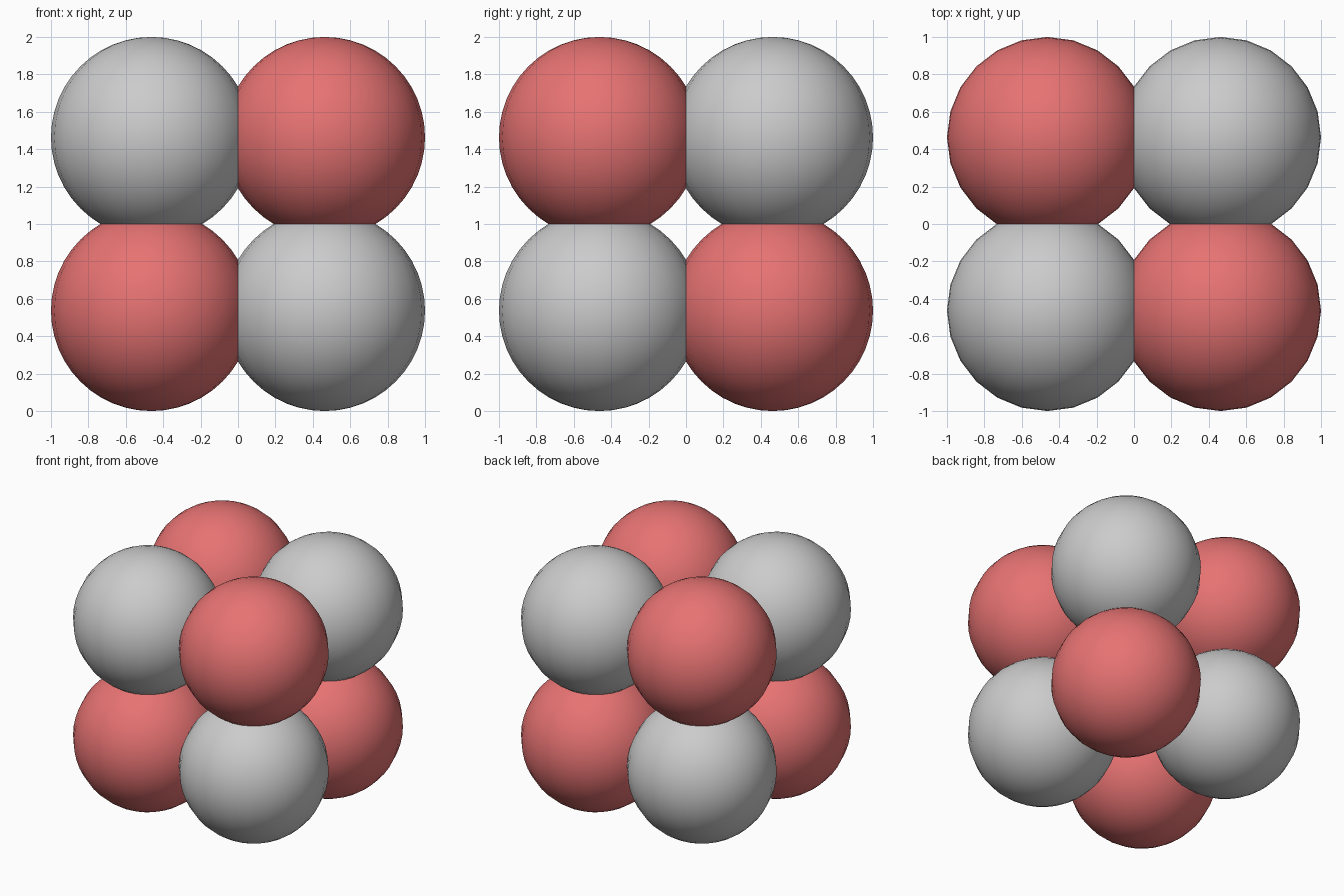
import bpy

cube = bpy.data.objects.get("Cube")
if cube:
    bpy.data.objects.remove(cube, do_unlink=True)


def make_material(name, colour):
    mat = bpy.data.materials.new(name)
    mat.use_nodes = True
    mat.diffuse_color = colour
    mat.node_tree.nodes["Principled BSDF"].inputs["Base Color"].default_value = colour
    return mat


red = make_material("soft red", (0.80, 0.17, 0.17, 1))
grey = make_material("light grey", (0.60, 0.60, 0.60, 1))

RADIUS = 0.537
OFFSET = 1 - RADIUS

# Eight overlapping balls on the corners of a cube, colours alternating
for x, side in ((-1, "right"), (1, "left")):
    for y, depth in ((-1, "front"), (1, "back")):
        for z, level in ((-1, "lower"), (1, "upper")):
            bpy.ops.mesh.primitive_uv_sphere_add(
                segments=24, ring_count=24, radius=RADIUS,
                location=(x * OFFSET, y * OFFSET, 1 + z * OFFSET))
            ball = bpy.context.object
            ball.name = f"{level}_{depth}_{side}_ball"
            ball.data.materials.append(red if x * y * z < 0 else grey)
            bpy.ops.object.shade_smooth()
